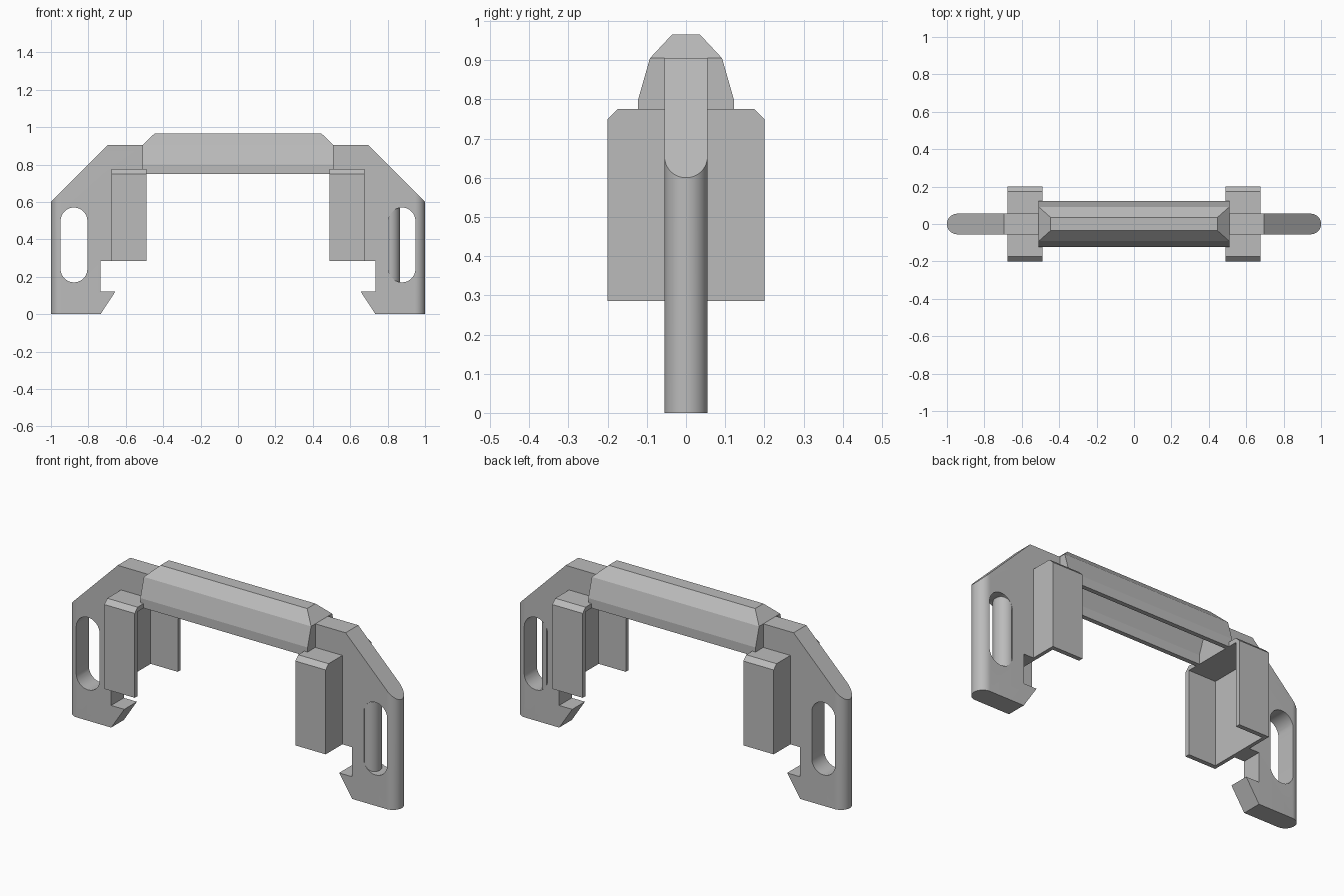
import bpy, bmesh, math
from mathutils import Vector

if "Cube" in bpy.data.objects:
    bpy.data.objects.remove(bpy.data.objects["Cube"])

grey = bpy.data.materials.new("neutral grey")
grey.use_nodes = True
grey.diffuse_color = (0.5, 0.5, 0.5, 1)
grey.node_tree.nodes["Principled BSDF"].inputs["Base Color"].default_value = (0.5, 0.5, 0.5, 1)


def finish(name, bm):
    """Turn a bmesh into a named, coloured object."""
    bmesh.ops.recalc_face_normals(bm, faces=bm.faces)
    mesh = bpy.data.meshes.new(name)
    bm.to_mesh(mesh)
    bm.free()
    mesh.materials.append(grey)
    obj = bpy.data.objects.new(name, mesh)
    bpy.context.collection.objects.link(obj)
    return obj


def prism(name, points, axis, start, end):
    """Extrude a 2D outline along one axis (0 = x, 1 = y, 2 = z)."""
    bm = bmesh.new()
    verts = []
    for p in points:
        co = list(p)
        co.insert(axis, start)
        verts.append(bm.verts.new(co))
    face = bm.faces.new(verts)
    out = bmesh.ops.extrude_face_region(bm, geom=[face])
    move = Vector((0, 0, 0))
    move[axis] = end - start
    moved = [g for g in out["geom"] if isinstance(g, bmesh.types.BMVert)]
    bmesh.ops.translate(bm, verts=moved, vec=move)
    return finish(name, bm)


def arc(cx, cy, r, a0, a1, n=20):
    return [(cx + r * math.cos(math.radians(a0 + (a1 - a0) * i / n)),
             cy + r * math.sin(math.radians(a0 + (a1 - a0) * i / n))) for i in range(n + 1)]


def cut(obj, tool, operation):
    """Apply a boolean and remove its cutter."""
    mod = obj.modifiers.new("cut", "BOOLEAN")
    mod.operation, mod.object, mod.solver = operation, tool, "EXACT"
    bpy.context.view_layer.update()
    graph = bpy.context.evaluated_depsgraph_get()
    mesh = bpy.data.meshes.new_from_object(obj.evaluated_get(graph))
    obj.modifiers.clear()
    obj.data = mesh
    bpy.data.objects.remove(tool)


def smooth(obj):
    bpy.ops.object.select_all(action="DESELECT")
    obj.select_set(True)
    bpy.context.view_layer.objects.active = obj
    bpy.ops.object.shade_smooth_by_angle(angle=math.radians(25))


HALF = 0.055   # half thickness of the side arms
WALL = 0.025   # wall of the shells

arm_outline = [(0.49, 0.775), (0.49, 0.905), (0.695, 0.905), (1.0, 0.6), (1.0, 0),
               (0.735, 0), (0.655, 0.122), (0.735, 0.122), (0.735, 0.285), (0.675, 0.285),
               (0.675, 0.775)]
plan = [(0.4, -HALF)] + arc(1 - HALF, 0, HALF, -90, 90, 28) + [(0.4, HALF)]
slot = arc(0.877, 0.4985, 0.0715, 0, 180) + arc(0.877, 0.2415, 0.0715, 180, 360)
guide = [(-0.2, 0.285), (-0.2, 0.75), (-0.175, 0.775), (0.175, 0.775), (0.2, 0.75), (0.2, 0.285),
         (0.175, 0.285), (0.175, 0.75), (-0.175, 0.75), (-0.175, 0.285)]


def side(points, s):
    return [(x * s, y) for x, y in points]


for s, label in ((1, "left"), (-1, "right")):
    # Hooked arm with a rounded outer edge and a strap slot
    arm = prism(label + "_arm", side(arm_outline, s), 1, -0.1, 0.1)
    cut(arm, prism("plan_cutter", side(plan, s), 2, -0.1, 1.1), "INTERSECT")
    cut(arm, prism("slot_cutter", side(slot, s), 1, -0.2, 0.2), "DIFFERENCE")
    smooth(arm)

    # Thin guide channel, open inward and below
    prism(label + "_guide_channel", guide, 0, 0.49 * s, 0.675 * s)
    back = [(-0.175, 0.285), (0.175, 0.285), (0.175, 0.75), (-0.175, 0.75)]
    prism(label + "_guide_back", back, 0, 0.655 * s, 0.675 * s)

# Rounded bar along the inner wall of the left slot
bar = prism("left_slot_bar", arc(0.811, 0, HALF, -90, 90, 28), 2, 0.172, 0.568)
smooth(bar)

# Hollow faceted grip: outer and inner rings as (half length, half width, height)
outer = [(0.51, 0.122, 0.75), (0.51, 0.122, 0.8), (0.51, 0.092, 0.905), (0.447, 0.036, 0.965)]
inner = [(x - 0.02, max(y - WALL, 0.026), z - (WALL if i > 1 else 0))
         for i, (x, y, z) in enumerate(outer)]
bm = bmesh.new()


def ring(x, y, z):
    return [bm.verts.new((x * a, y * b, z)) for a, b in ((1, 1), (-1, 1), (-1, -1), (1, -1))]


rings = [ring(*r) for r in inner[::-1] + outer]
for low, high in zip(rings, rings[1:]):
    for i in range(4):
        j = (i + 1) % 4
        bm.faces.new((low[i], low[j], high[j], high[i]))
bm.faces.new(rings[0])
bm.faces.new(rings[-1])
finish("grip", bm)
